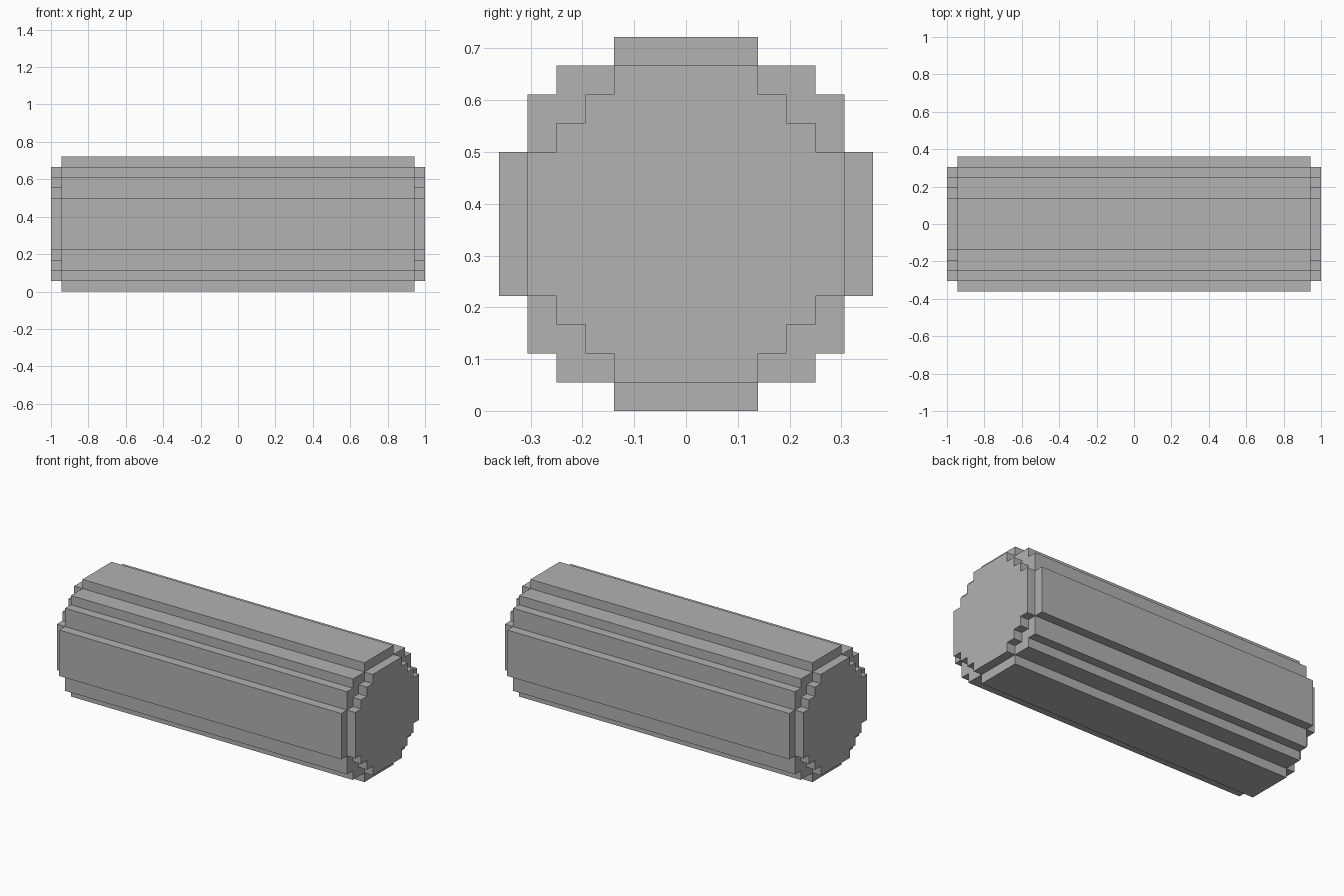
import bpy
import bmesh

# Remove the default cube
cube = bpy.data.objects.get("Cube")
if cube:
    bpy.data.objects.remove(cube, do_unlink=True)

U = 2 / 36            # one block step
CENTRE = 6.5 * U      # height of the long axis

grey = bpy.data.materials.new("plain_grey")
grey.use_nodes = True
colour = (0.445, 0.445, 0.445, 1)
grey.diffuse_color = colour
grey.node_tree.nodes["Principled BSDF"].inputs["Base Color"].default_value = colour


def stepped_outline(quarter):
    """Mirror one quarter of a stepped outline into a full (y, z) loop."""
    right = quarter + [(y, -z) for y, z in reversed(quarter)]
    return right + [(-y, -z) for y, z in right]


def prism(name, quarter, x0, x1, ends):
    """Extrude the outline along x, closing only the ends listed."""
    bm = bmesh.new()
    rings = {x: [bm.verts.new((x * U, y * U, CENTRE + z * U))
                 for y, z in stepped_outline(quarter)] for x in (x0, x1)}
    a, b = rings[x0], rings[x1]
    for i in range(len(a)):
        j = (i + 1) % len(a)
        bm.faces.new((a[i], a[j], b[j], b[i]))
    for x in ends:
        bm.faces.new(rings[x])
    bmesh.ops.recalc_face_normals(bm, faces=bm.faces)
    # Open prisms: make sure the end face looks outward
    for f in bm.faces:
        if abs(f.normal.x) > 0.9 and f.normal.x * (f.calc_center_median().x - (x0 + x1) / 2 * U) < 0:
            bmesh.ops.reverse_faces(bm, faces=bm.faces[:])
            break
    mesh = bpy.data.meshes.new(name)
    bm.to_mesh(mesh)
    bm.free()
    mesh.materials.append(grey)
    obj = bpy.data.objects.new(name, mesh)
    bpy.context.collection.objects.link(obj)


# Quarter outlines in block steps, from the top round to the side
body = [(2.5, 6.5), (2.5, 5.5), (4.5, 5.5), (4.5, 4.5),
        (5.5, 4.5), (5.5, 2.5), (6.5, 2.5)]
cap = [(2.5, 5.5), (2.5, 4.5), (3.5, 4.5), (3.5, 3.5),
       (4.5, 3.5), (4.5, 2.5), (5.5, 2.5)]

# Long stepped body
prism("log_body", body, -17, 17, (-17, 17))

# Smaller raised cap on each end
prism("left_end_cap", cap, 17, 18, (18,))
prism("right_end_cap", cap, -18, -17, (-18,))
